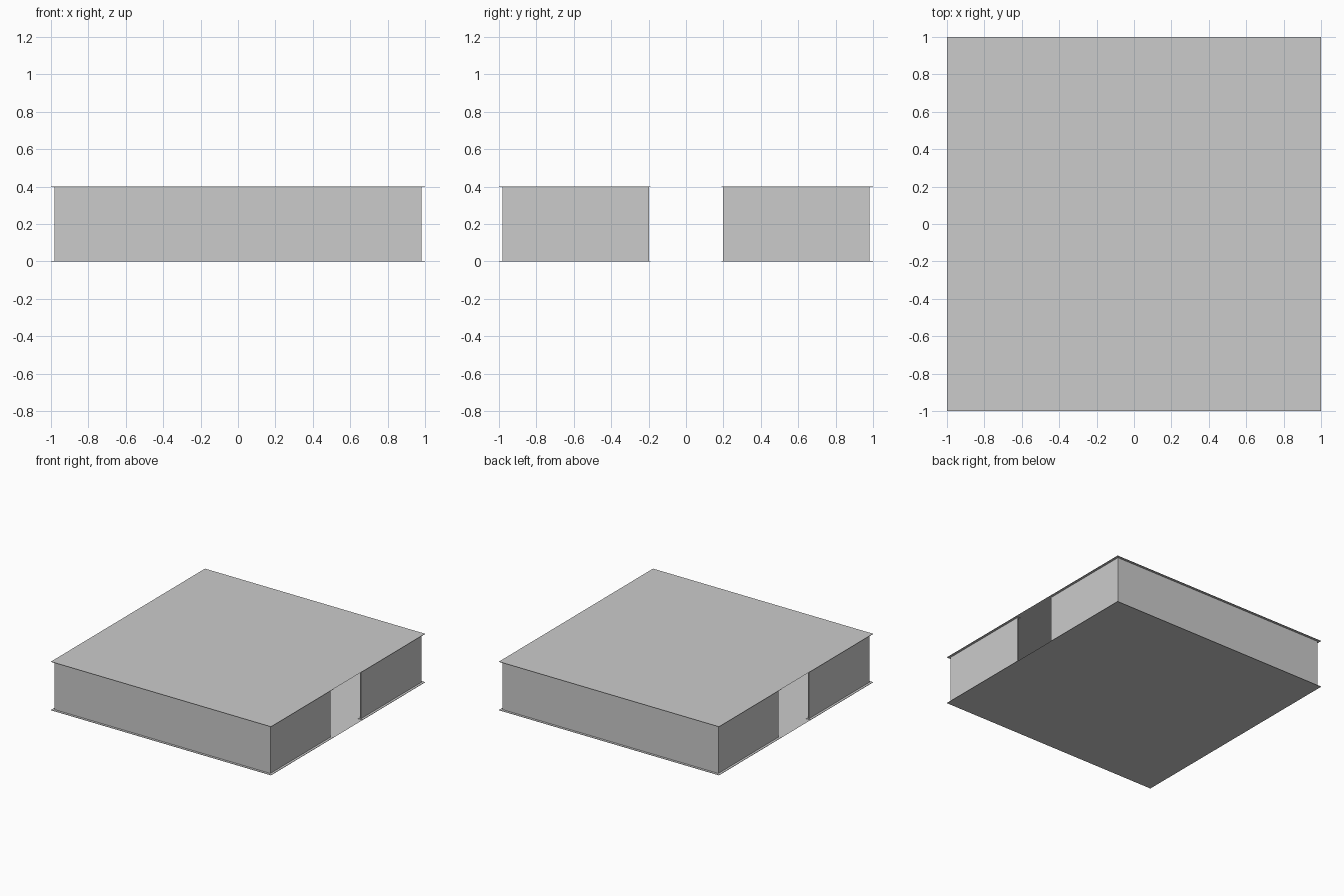
import bpy
import bmesh
from mathutils import Matrix, Vector

if "Cube" in bpy.data.objects:
    bpy.data.objects.remove(bpy.data.objects["Cube"])

H = 0.40        # overall height
HALF = 1.00     # half size of floor and roof
OUT = 0.98      # outer face of the walls
INN = 0.972     # inner face of the walls
LIP_IN = 0.957  # inner edge of the flat lips
GAP = 0.197     # half width of the side openings
LIP_T = 0.003   # lip thickness


def finish(name, bm):
    me = bpy.data.meshes.new(name)
    bm.to_mesh(me)
    bm.free()
    ob = bpy.data.objects.new(name, me)
    bpy.context.collection.objects.link(ob)
    return ob


def box(name, lo, hi):
    lo, hi = Vector(lo), Vector(hi)
    bm = bmesh.new()
    m = Matrix.Translation((lo + hi) / 2) @ Matrix.Diagonal((*(hi - lo), 1))
    bmesh.ops.create_cube(bm, size=1, matrix=m)
    return finish(name, bm)


def sheet(name, z, flip):
    bm = bmesh.new()
    bmesh.ops.create_grid(bm, x_segments=1, y_segments=1, size=HALF,
                          matrix=Matrix.Translation((0, 0, z)))
    if flip:
        bmesh.ops.reverse_faces(bm, faces=bm.faces)
    return finish(name, bm)


def mirror(ob, x, y):
    mod = ob.modifiers.new("mirror", 'MIRROR')
    mod.use_axis = (x, y, False)
    mod.use_mirror_merge = False


# Floor and roof panels
sheet("floor", 0, True)
sheet("roof", H, False)

# Full-width front and back walls
mirror(box("end_wall", (-OUT, -OUT, 0), (OUT, -INN, H)), False, True)

# Side walls, split by a central opening
mirror(box("side_wall", (INN, -INN, 0), (OUT, -GAP, H)), True, True)

# Flat lips running along the top and bottom of every wall
for level, z in (("bottom", 0), ("top", H - LIP_T)):
    mirror(box(level + "_end_lip", (-HALF, -HALF, z),
               (HALF, -LIP_IN, z + LIP_T)), False, True)
    mirror(box(level + "_side_lip", (LIP_IN, -LIP_IN, z),
               (HALF, -0.19, z + LIP_T)), True, True)
